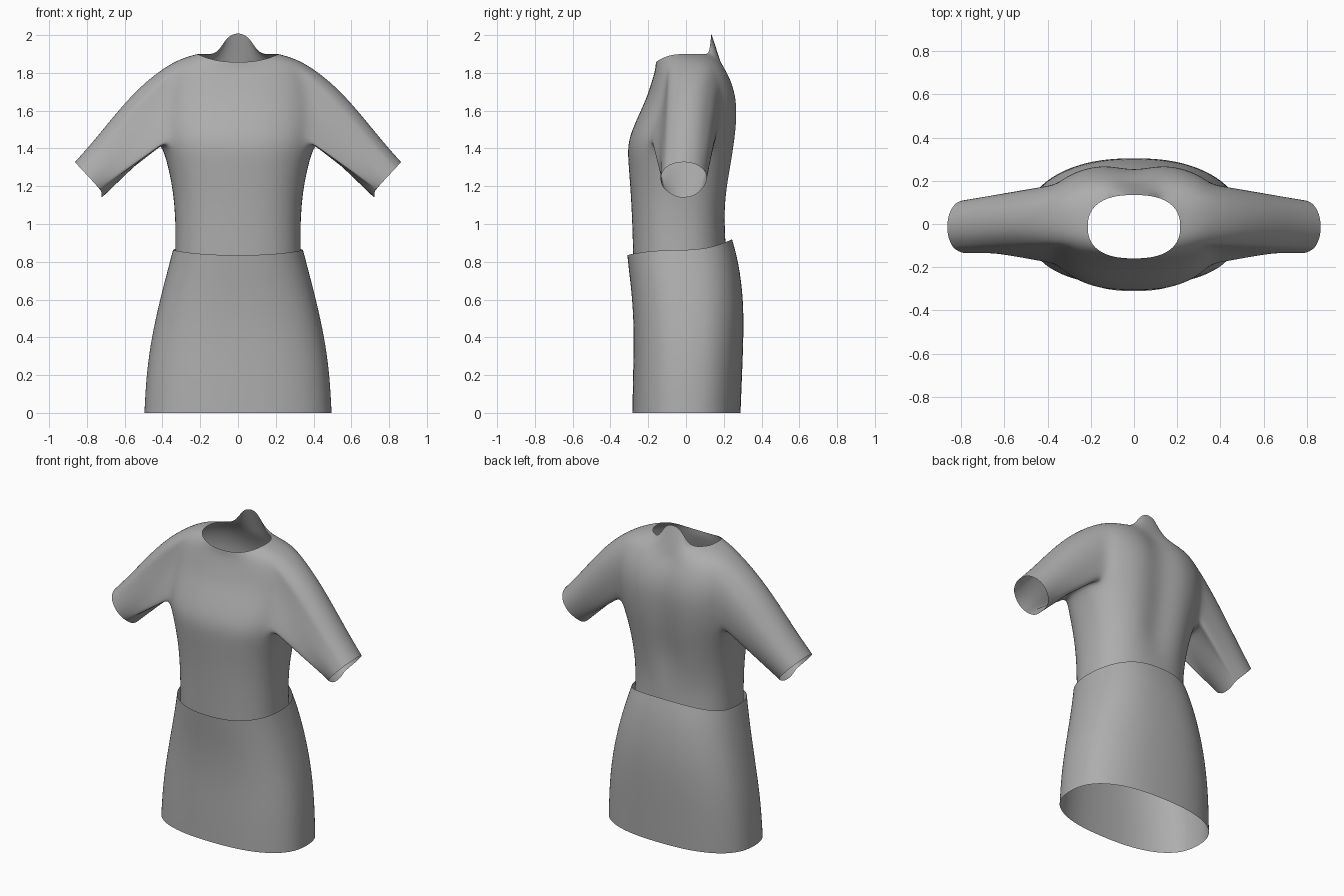
import bpy, bmesh
from math import sin, cos, pi, atan2, exp, copysign
from mathutils import Vector

COLUMNS = 32
HOLE = 3          # armhole half width, in columns

cube = bpy.data.objects.get("Cube")
if cube:
    bpy.data.objects.remove(cube)

cloth = bpy.data.materials.new("grey cloth")
grey = (0.42, 0.42, 0.42, 1)
cloth.diffuse_color = grey
cloth.use_nodes = True
cloth.node_tree.nodes["Principled BSDF"].inputs["Base Color"].default_value = grey


def power(value, exponent=0.82):
    return copysign(abs(value) ** exponent, value)


def ring(bm, row, groove=0):
    """One squarish oval: half width, front y, back y, then z at front, side, back."""
    width, front, back, z_front, z_side, z_back = row
    verts = []
    for i in range(COLUMNS):
        a = 2 * pi * i / COLUMNS
        x = width * power(cos(a))
        y = (front + back) / 2 + (back - front) / 2 * power(sin(a))
        z_end = z_back if sin(a) > 0 else z_front
        z = z_side + (z_end - z_side) * sin(a) ** 2
        if sin(a) > 0:
            y -= groove * exp(-(x / 0.09) ** 2)
        verts.append(bm.verts.new((x, y, z)))
    return verts


def bridge(bm, lower, upper, skip=lambda i: False):
    n = len(lower)
    for i in range(n):
        if not skip(i):
            j = (i + 1) % n
            bm.faces.new((lower[i], lower[j], upper[j], upper[i]))


def finish(bm, name):
    bmesh.ops.recalc_face_normals(bm, faces=bm.faces)
    mesh = bpy.data.meshes.new(name)
    bm.to_mesh(mesh)
    bm.free()
    mesh.materials.append(cloth)
    mesh.shade_smooth()
    obj = bpy.data.objects.new(name, mesh)
    bpy.context.collection.objects.link(obj)
    smooth = obj.modifiers.new("Smooth", "SUBSURF")
    smooth.levels = smooth.render_levels = 2
    return obj


# Skirt: flared open tube with a dipping waistline
bm = bmesh.new()
skirt_rows = [
    (0.498, -0.285, 0.29, 0, 0, 0),
    (0.488, -0.282, 0.298, 0.2, 0.2, 0.2),
    (0.46, -0.276, 0.306, 0.4, 0.4, 0.4),
    (0.415, -0.285, 0.306, 0.6, 0.6, 0.6),
    (0.37, -0.303, 0.28, 0.75, 0.77, 0.8),
    (0.346, -0.312, 0.245, 0.835, 0.862, 0.92),
]
rings = [ring(bm, row) for row in skirt_rows]
for lower, upper in zip(rings, rings[1:]):
    bridge(bm, lower, upper)
finish(bm, "skirt")

# Shirt body: waist up to the neckline
bm = bmesh.new()
waist_rows = [
    (0.335, -0.28, 0.215, 0.8, 0.8, 0.8),
    (0.33, -0.285, 0.205, 1, 1, 1),
    (0.345, -0.294, 0.23, 1.18, 1.18, 1.18),
    (0.375, -0.308, 0.254, 1.34, 1.32, 1.32),
]
chest_rows = [
    (0.412, -0.31, 0.272, 1.44, 1.44, 1.44),
    (0.42, -0.26, 0.283, 1.56, 1.55, 1.56),
    (0.42, -0.212, 0.28, 1.66, 1.66, 1.66),
    (0.41, -0.183, 0.255, 1.75, 1.76, 1.75),
    (0.365, -0.168, 0.22, 1.8, 1.845, 1.82),
]
neck_rows = [
    (0.29, -0.162, 0.18, 1.83, 1.88, 1.87),
    (0.215, -0.16, 0.135, 1.857, 1.9, 1.9),
]
rows = waist_rows + chest_rows + neck_rows
rings = [ring(bm, row, 0.035 if 1.1 < row[4] < 1.87 else 0) for row in rows]

# Raised tab at the back of the neckline
for v in rings[-1]:
    if v.co.y > 0:
        v.co.z += 0.115 * exp(-(v.co.x / 0.085) ** 4)


def in_armhole(i):
    half = COLUMNS // 2
    return (i + HOLE) % half < 2 * HOLE


first = len(waist_rows)
last = first + len(chest_rows) - 1
for k in range(len(rings) - 1):
    cut = in_armhole if first <= k < last else (lambda i: False)
    bridge(bm, rings[k], rings[k + 1], cut)

# Sleeves: drawn out from each armhole to a slanted round cuff
STEPS = 6
for side, middle in ((1, 0), (-1, COLUMNS // 2)):
    def column(offset):
        return (middle + offset) % COLUMNS
    span = range(-HOLE, HOLE + 1)
    loop = [rings[first][column(o)] for o in span]
    loop += [rings[k][column(HOLE)] for k in range(first + 1, last)]
    loop += [rings[last][column(o)] for o in reversed(span)]
    loop += [rings[k][column(-HOLE)] for k in range(last - 1, first, -1)]

    up = Vector((0.68 * side, 0, 0.73))
    outward = Vector((0.73 * side, 0, -0.68))
    cuff_centre = Vector((0.782 * side, -0.013, 1.24))
    centre = sum((v.co for v in loop), Vector()) / len(loop)
    starts = [v.co.copy() for v in loop]
    angles = [atan2((p - centre).dot(up), (p - centre).y) for p in starts]
    previous = loop
    for s in range(1, STEPS + 1):
        t = s / STEPS
        current = []
        for p, a in zip(starts, angles):
            cuff = cuff_centre + up * 0.122 * sin(a) + Vector((0, 0.126 * cos(a), 0))
            # Small drooping tip under the cuff
            cuff += outward * 0.035 * max(0, -sin(a)) ** 8
            co = p.lerp(cuff, t)
            co += up * 0.2 * max(0, sin(a)) * t * (1 - t) ** 2
            current.append(bm.verts.new(co))
        bridge(bm, previous, current)
        previous = current
finish(bm, "shirt")
